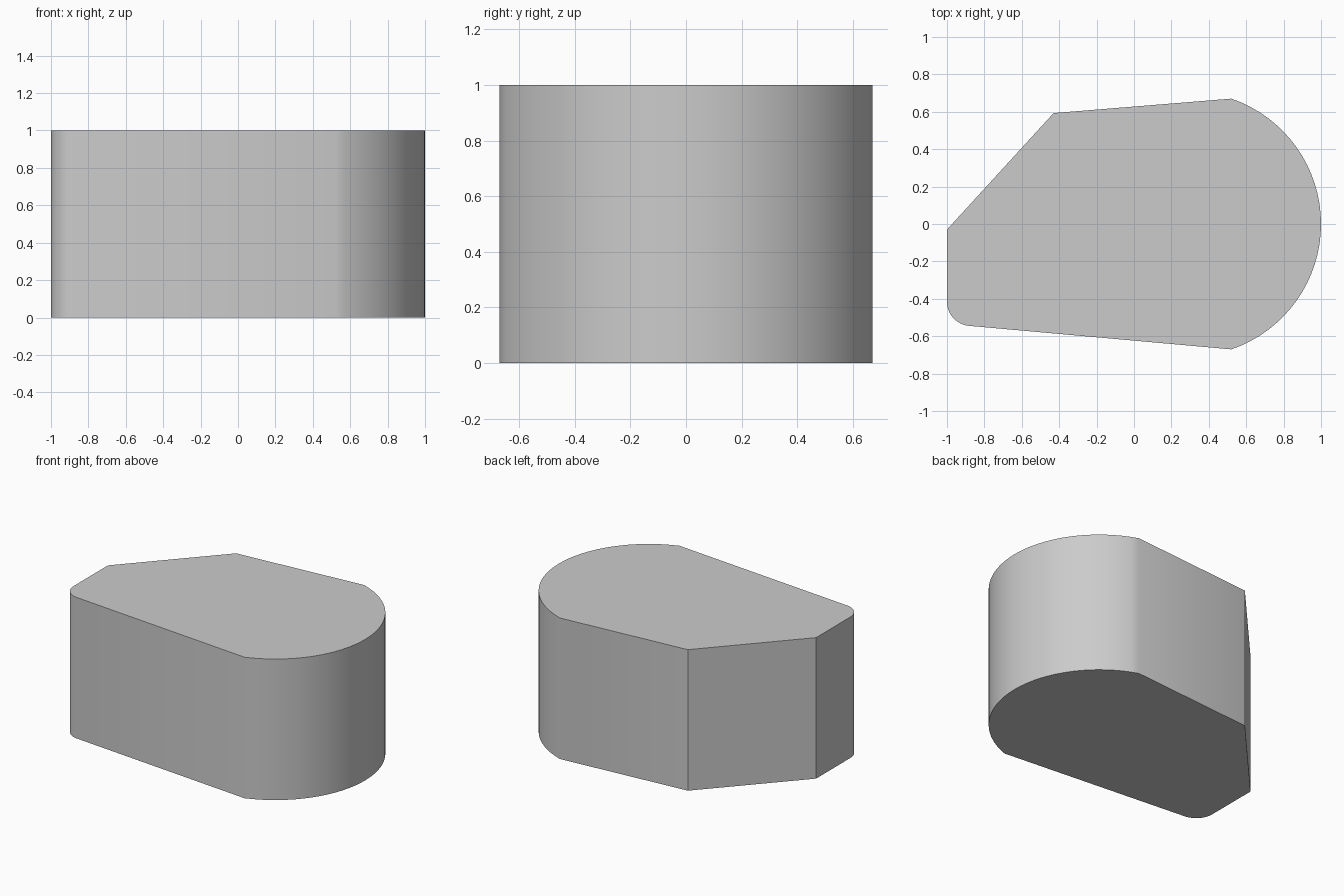
import bpy, bmesh
from math import sin, cos, radians

cube = bpy.data.objects.get("Cube")
if cube:
    bpy.data.objects.remove(cube, do_unlink=True)

HEIGHT = 1.0


def arc(cx, cy, radius, start, end, steps):
    """Points along a circular arc, angles in degrees."""
    angles = [radians(start + (end - start) * i / steps) for i in range(steps + 1)]
    return [(cx + radius * cos(a), cy + radius * sin(a)) for a in angles]


# Outline: round nose, chamfered back corner, filleted front corner
outline = arc(0.292, 0, 0.708, -71.2, 71.2, 32)
outline += [(-0.43, 0.593), (-1.0, -0.03)]
outline += arc(-0.87, -0.415, 0.13, 180, 265, 12)

# Extrude the outline into a solid block
bm = bmesh.new()
base = bm.faces.new([bm.verts.new((x, y, 0)) for x, y in outline])
top = bmesh.ops.extrude_face_region(bm, geom=[base], use_keep_orig=True)
bmesh.ops.translate(bm, vec=(0, 0, HEIGHT),
                    verts=[v for v in top["geom"] if isinstance(v, bmesh.types.BMVert)])
bmesh.ops.recalc_face_normals(bm, faces=bm.faces)
mesh = bpy.data.meshes.new("rounded_block")
bm.to_mesh(mesh)
bm.free()

block = bpy.data.objects.new("rounded_block", mesh)
bpy.context.collection.objects.link(block)

# Plain grey material
grey = bpy.data.materials.new("light_grey")
grey.use_nodes = True
colour = (0.6, 0.6, 0.6, 1)
grey.diffuse_color = colour
grey.node_tree.nodes["Principled BSDF"].inputs["Base Color"].default_value = colour
mesh.materials.append(grey)

# Smooth the curved walls, keep the hard corners sharp
bpy.ops.object.select_all(action="DESELECT")
block.select_set(True)
bpy.context.view_layer.objects.active = block
bpy.ops.object.shade_smooth_by_angle(angle=radians(30))
